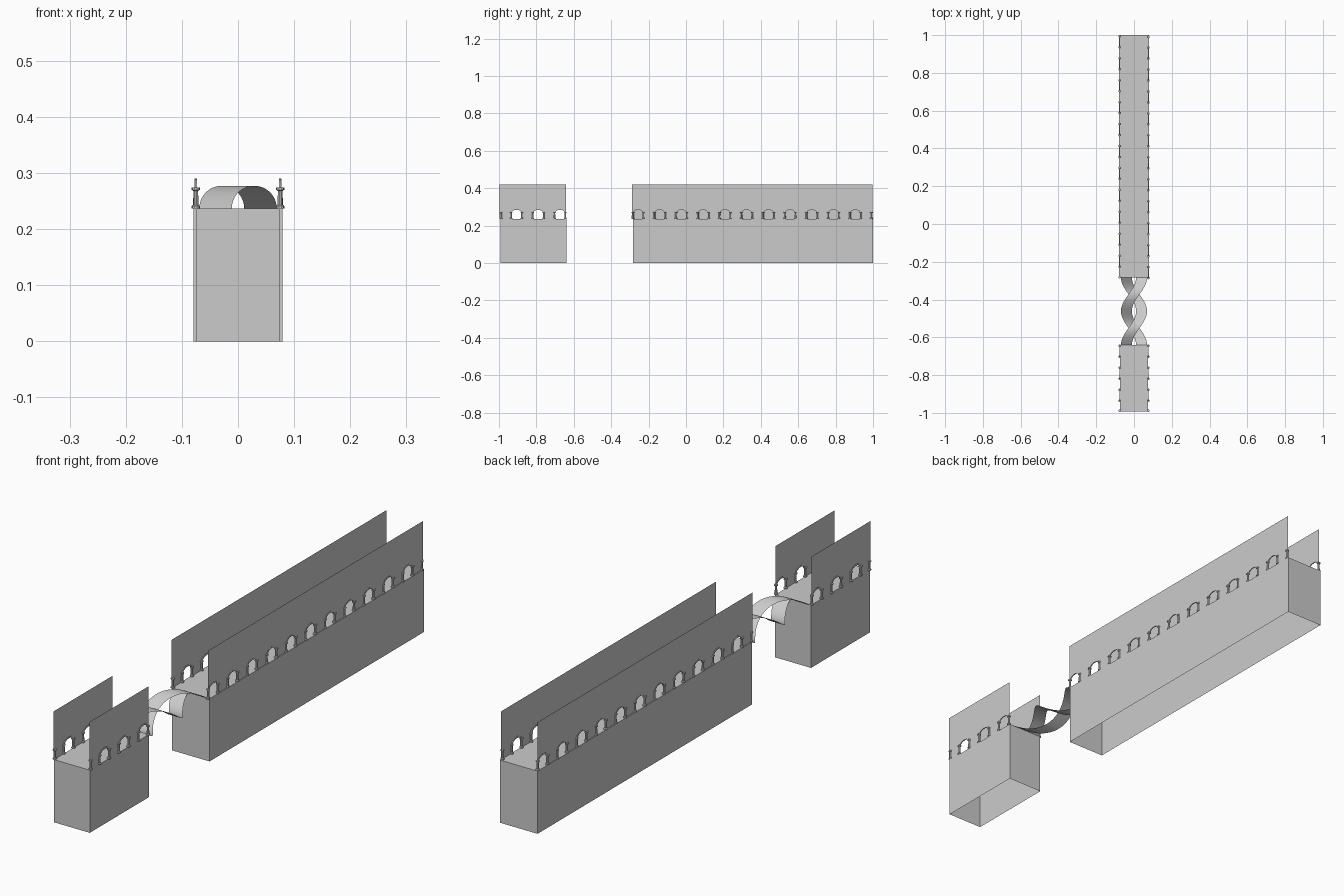
import bpy, bmesh, math

if "Cube" in bpy.data.objects:
    bpy.data.objects.remove(bpy.data.objects["Cube"])

FLOOR, TOP, SPRING = 0.237, 0.42, 0.268
PITCH, HALF = 0.1162, 0.029


def finish(name, bm, smooth=False):
    me = bpy.data.meshes.new(name)
    bm.to_mesh(me)
    bm.free()
    ob = bpy.data.objects.new(name, me)
    bpy.context.collection.objects.link(ob)
    if smooth:
        for p in me.polygons:
            p.use_smooth = True
    return ob


def arch(c, half, rise, n=10):
    # points of an arch over centre c, from low y to high y
    return [(c - half * math.cos(math.pi * i / n),
             SPRING + rise * math.sin(math.pi * i / n)) for i in range(n + 1)]


# Platform block, open underneath
def platform(name, w, y0, y1):
    bm = bmesh.new()
    bmesh.ops.create_cube(bm, size=1)
    for v in bm.verts:
        v.co = (v.co.x * 2 * w, y0 if v.co.y < 0 else y1, 0 if v.co.z < 0 else FLOOR)
    bm.normal_update()
    bmesh.ops.delete(bm, geom=[f for f in bm.faces if f.normal.z < -0.5], context='FACES')
    finish(name, bm)


# Thin wall sheet with arched openings along its lower edge
def wall(name, x, y0, y1, centers):
    pts = [(y1, FLOOR), (y1, TOP), (y0, TOP), (y0, FLOOR)]
    for c in sorted(centers):
        pts += [(c - HALF, FLOOR)] + arch(c, HALF, 0.02) + [(c + HALF, FLOOR)]
    bm = bmesh.new()
    bm.faces.new([bm.verts.new((x, y, z)) for y, z in pts])
    finish(name, bm)


# Turned column added to a bmesh
def column(bm, x, y, n=10):
    prof = [(0.007, FLOOR), (0.007, 0.241), (0.0045, 0.243), (0.004, 0.268),
            (0.007, 0.270), (0.007, 0.274)]
    rings = [[bm.verts.new((x + r * math.cos(2 * math.pi * i / n),
                            y + r * math.sin(2 * math.pi * i / n), z))
              for i in range(n)] for r, z in prof]
    for a, b in zip(rings, rings[1:]):
        for i in range(n):
            j = (i + 1) % n
            bm.faces.new((a[i], a[j], b[j], b[i]))
    bm.faces.new(rings[-1])


# Columns and arch trims of one arcade
def arcade(name, x, centers, end):
    bm = bmesh.new()
    column(bm, x, end)
    for c in centers:
        column(bm, x, c - HALF)
        column(bm, x, c + HALF)
        loops = []
        for (yi, zi), (yo, zo) in zip(arch(c, HALF - 0.003, 0.017), arch(c, HALF + 0.002, 0.022)):
            loops.append([bm.verts.new(p) for p in (
                (x - 0.002, yi, zi), (x + 0.002, yi, zi), (x + 0.002, yo, zo), (x - 0.002, yo, zo))])
        for a, b in zip(loops, loops[1:]):
            for i in range(4):
                j = (i + 1) % 4
                bm.faces.new((a[i], a[j], b[j], b[i]))
    finish(name, bm)


# Ribbon of the double helix: flat across x, turning once around the y axis
def ribbon(name, sign, y0=-0.64, y1=-0.283, r=0.04, d=0.029, n=48):
    bm = bmesh.new()
    prev = None
    for i in range(n + 1):
        t = 2 * math.pi * i / n
        x, z = -sign * r * math.cos(t), FLOOR + sign * r * math.sin(t)
        y = y0 + (y1 - y0) * i / n
        cur = [bm.verts.new((x - d, y, z)), bm.verts.new((x + d, y, z))]
        if prev:
            bm.faces.new((prev[0], prev[1], cur[1], cur[0]))
        prev = cur
    finish(name, bm, True)


# Short front section, both sides mirrored
platform("front_platform", 0.075, -0.993, -0.64)
front = [-0.674 - PITCH * i for i in range(3)]
for side, s in (("right", 1), ("left", -1)):
    wall("front_wall_" + side, s * 0.075, -0.996, -0.642, front)
    arcade("front_arcade_" + side, s * 0.075, front, -0.988)

# Long rear section, the left side is the right side turned end for end
platform("rear_platform", 0.079, -0.283, 1.0)
rear = [-0.257 + PITCH * i for i in range(11)]
mid2 = -0.288 + 0.996
wall("rear_wall_right", 0.0765, -0.288, 0.996, rear)
arcade("rear_arcade_right", 0.0755, rear, 0.99)
turned = [mid2 - c for c in rear]
wall("rear_wall_left", -0.0765, -0.288, 0.996, turned)
arcade("rear_arcade_left", -0.0755, turned, mid2 - 0.99)

# Twisted bridge between the sections
ribbon("bridge_ribbon_a", 1)
ribbon("bridge_ribbon_b", -1)
